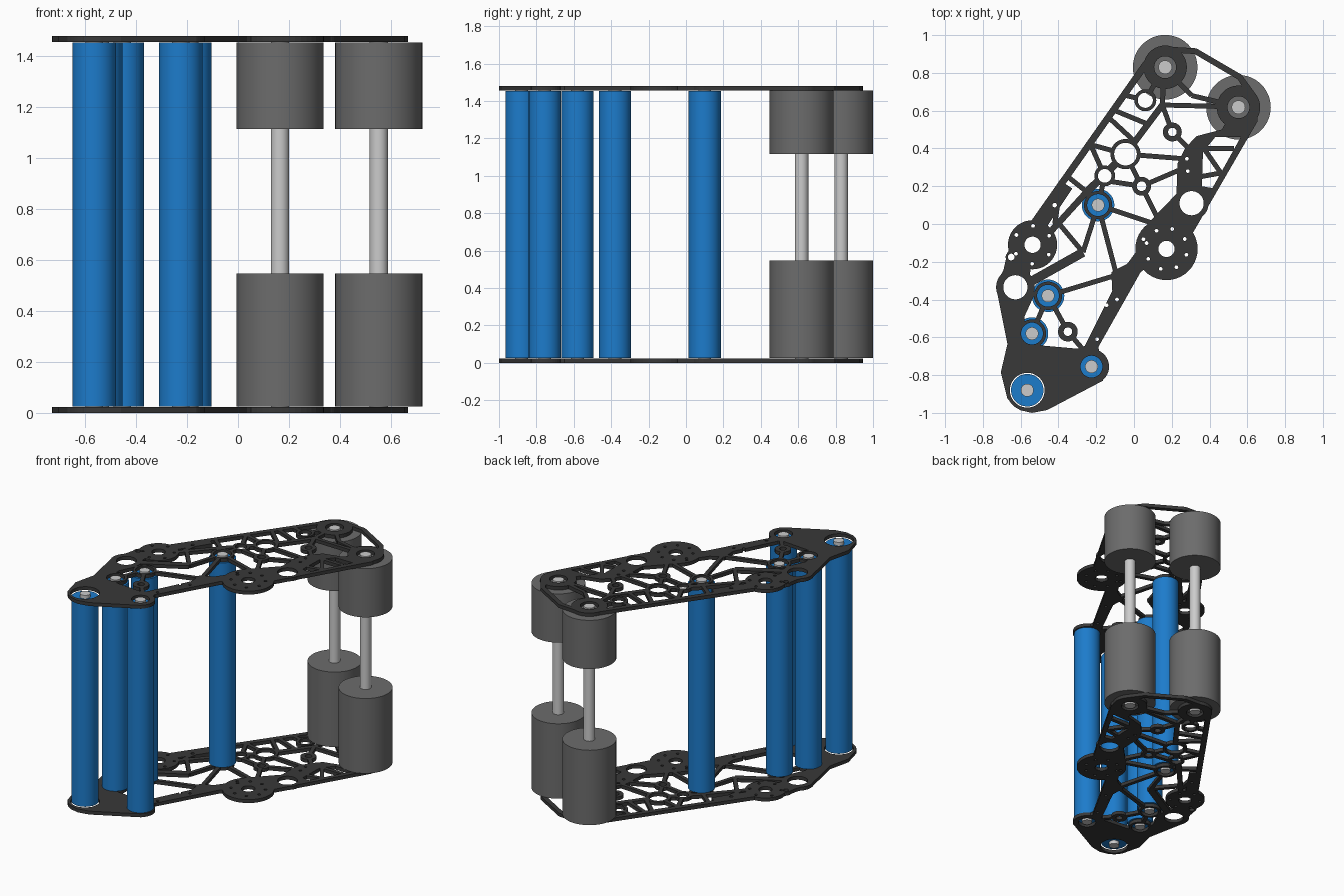
import bpy, bmesh
from math import cos, sin, pi, atan2
from mathutils import Vector
from mathutils.geometry import delaunay_2d_cdt

HEIGHT, THICK = 1.48, 0.024
layers = []  # (is_solid, polygon); later layers paint over earlier ones


def material(name, rgb):
    m = bpy.data.materials.new(name)
    m.diffuse_color = (*rgb, 1)
    return m


blue = material("blue", (0.012, 0.2, 0.6))
dark = material("dark", (0.04, 0.04, 0.04))
mid = material("mid_grey", (0.15, 0.15, 0.15))


def disc(solid, x, y, r):
    n = 40 if r > 0.03 else 14
    layers.append((solid, [(x + r * cos(2 * pi * i / n), y + r * sin(2 * pi * i / n)) for i in range(n)]))


def strut(x1, y1, x2, y2, w=0.013):
    a = atan2(y2 - y1, x2 - x1)
    dx, dy = -sin(a) * w, cos(a) * w
    layers.append((True, [(x1 + dx, y1 + dy), (x1 - dx, y1 - dy), (x2 - dx, y2 - dy), (x2 + dx, y2 + dy)]))


def inside(p, poly):
    x, y = p
    hit = False
    for (x1, y1), (x2, y2) in zip(poly, poly[1:] + poly[:1]):
        if (y1 > y) != (y2 > y) and x < (x2 - x1) * (y - y1) / (y2 - y1) + x1:
            hit = not hit
    return hit


# plate outline
layers.append((True, [
    (0.05, 0.86), (-0.57, -0.02), (-0.67, -0.15), (-0.69, -0.24), (-0.73, -0.335), (-0.67, -0.635),
    (-0.705, -0.785), (-0.67, -0.925), (-0.605, -0.985), (-0.54, -1.0), (-0.46, -0.985), (-0.165, -0.83),
    (-0.188, -0.65), (0.035, -0.255), (0.31, -0.05), (0.655, 0.545), (0.65, 0.68), (0.57, 0.79),
    (0.33, 0.93), (0.16, 0.94)]))
# main opening
layers.append((False, [
    (0.08, 0.84), (-0.54, -0.04), (-0.55, -0.27), (-0.525, -0.37), (-0.58, -0.49), (-0.57, -0.63),
    (-0.47, -0.645), (-0.30, -0.66), (-0.26, -0.645), (-0.115, -0.355), (-0.12, -0.255), (-0.035, -0.21),
    (0.09, -0.04), (0.085, 0.015), (0.225, 0.16), (0.23, 0.32), (0.27, 0.40), (0.33, 0.465),
    (0.465, 0.50), (0.52, 0.60), (0.59, 0.70), (0.55, 0.765), (0.32, 0.90), (0.16, 0.91)]))
# side truss opening
layers.append((False, [(0.43, 0.46), (0.565, 0.46), (0.415, 0.19), (0.36, 0.20), (0.365, 0.38)]))

# web of thin struts
for s in [
    (0.38, 0.40, 0.53, 0.40), (0.37, 0.40, 0.46, 0.27), (0.35, 0.25, 0.46, 0.27),
    (0.16, 0.83, 0.06, 0.655), (0.16, 0.83, 0.15, 0.63), (0.15, 0.63, 0.555, 0.62),
    (0.16, 0.83, 0.305, 0.68), (0.305, 0.68, 0.555, 0.62), (0.15, 0.63, 0.203, 0.487),
    (0.203, 0.487, 0.30, 0.39), (-0.045, 0.37, 0.27, 0.345), (-0.045, 0.37, 0.04, 0.20),
    (0.04, 0.20, 0.25, 0.29), (0.04, 0.20, 0.12, 0.04), (-0.155, 0.23, 0.04, 0.20),
    (-0.19, 0.10, 0.11, 0.0), (-0.19, 0.10, -0.09, -0.28), (-0.19, 0.10, -0.27, -0.15),
    (-0.27, -0.15, -0.42, 0.03), (-0.455, -0.38, -0.09, -0.27), (-0.455, -0.38, -0.35, -0.57),
    (-0.35, -0.57, -0.24, -0.70), (-0.455, -0.38, -0.54, -0.58), (-0.19, 0.10, -0.155, 0.255),
    (0.07, 0.53, -0.10, 0.60), (0.0, 0.44, -0.13, 0.56), (-0.045, 0.37, -0.23, 0.42),
    (-0.155, 0.255, -0.23, 0.42), (-0.25, 0.17, -0.35, 0.25), (-0.42, 0.0, -0.39, 0.19),
    (0.06, 0.655, -0.04, 0.68),
]:
    strut(*s)
# wider ribs
strut(0.15, 0.63, -0.045, 0.37, 0.017)
strut(-0.045, 0.37, -0.25, 0.17, 0.02)
strut(-0.25, 0.17, -0.45, -0.05, 0.017)
strut(-0.27, -0.15, -0.60, -0.335, 0.024)
strut(-0.36, 0.21, -0.52, -0.03, 0.04)

# round bosses with holes: x, y, boss radius, hole radius
rollers = [(-0.19, 0.10), (-0.455, -0.38), (-0.54, -0.58), (-0.225, -0.755)]
drums = [(0.165, 0.83), (0.553, 0.618)]
bosses = [(x, y, 0.075, 0.058) for x, y in rollers[:3]]
bosses += [(-0.225, -0.755, 0.093, 0.058), (-0.565, -0.88, 0.11, 0.092)]
bosses += [(x, y, 0.115, 0.058) for x, y in drums]
bosses += [
    (-0.537, -0.11, 0.13, 0.043), (0.172, -0.132, 0.165, 0.043),
    (-0.628, -0.335, 0.102, 0.064), (0.305, 0.11, 0.09, 0.064), (-0.65, -0.175, 0.03, 0.018),
    (-0.045, 0.37, 0.08, 0.06), (-0.155, 0.255, 0.055, 0.036), (0.06, 0.655, 0.058, 0.04),
    (0.203, 0.487, 0.05, 0.023), (0.04, 0.20, 0.05, 0.026), (-0.35, -0.57, 0.052, 0.023)]
for x, y, r, h in bosses:
    disc(True, x, y, r)
for x, y, r, h in bosses:
    disc(False, x, y, h)
# bolt holes
for cx, cy, r, n in [(-0.537, -0.11, 0.1, 6), (0.172, -0.132, 0.11, 8)]:
    for i in range(n):
        a = 2 * pi * i / n + 0.5
        disc(False, cx + r * cos(a), cy + r * sin(a), 0.01)
for x, y in [(0.28, 0.345), (0.285, 0.28), (-0.09, -0.40), (-0.145, -0.43), (-0.195, -0.61), (0.05, -0.08)]:
    disc(False, x, y, 0.01)
disc(False, -0.42, 0.10, 0.012)

# combine the layers into one flat sheet
coords, edges = [], []
for _, poly in layers:
    k, n = len(coords), len(poly)
    coords += [Vector(p) for p in poly]
    edges += [(k + i, k + (i + 1) % n) for i in range(n)]
verts, _, tris, *_ = delaunay_2d_cdt(coords, edges, [], 0, 1e-5)
bm = bmesh.new()
bv = [bm.verts.new((v.x, v.y, 0)) for v in verts]
for t in tris:
    c = (verts[t[0]] + verts[t[1]] + verts[t[2]]) / 3
    top = next((solid for solid, poly in reversed(layers) if inside(c, poly)), False)
    if top:
        bm.faces.new([bv[i] for i in t])
bmesh.ops.delete(bm, geom=[v for v in bm.verts if not v.link_faces], context='VERTS')
sheet = bpy.data.meshes.new("side_plate")
bm.to_mesh(sheet)
bm.free()
sheet.materials.append(dark)

# lower and upper plates
for name, z in [("lower_plate", THICK / 2), ("upper_plate", HEIGHT - THICK / 2)]:
    ob = bpy.data.objects.new(name, sheet)
    ob.location.z = z
    bpy.context.collection.objects.link(ob)
    mod = ob.modifiers.new("thickness", 'SOLIDIFY')
    mod.thickness, mod.offset = THICK, 0


def cylinder(name, x, y, z0, z1, r, mat=None):
    bpy.ops.mesh.primitive_cylinder_add(vertices=48, radius=r, depth=z1 - z0, location=(x, y, (z0 + z1) / 2))
    ob = bpy.context.object
    ob.name = name
    if mat:
        ob.data.materials.append(mat)
    bpy.ops.object.shade_smooth_by_angle()


# blue rollers with their shafts
for x, y in rollers + [(-0.565, -0.88)]:
    cylinder("roller", x, y, THICK + 0.002, HEIGHT - THICK - 0.002, 0.086, blue)
    cylinder("roller_shaft", x, y, 0.002, HEIGHT - 0.002, 0.034)
# paired drums on shafts
for x, y in drums:
    cylinder("lower_drum", x, y, THICK + 0.001, 0.548, 0.171, mid)
    cylinder("upper_drum", x, y, 1.115, HEIGHT - THICK - 0.001, 0.171, mid)
    cylinder("drum_shaft", x, y, 0.002, HEIGHT - 0.002, 0.036)
